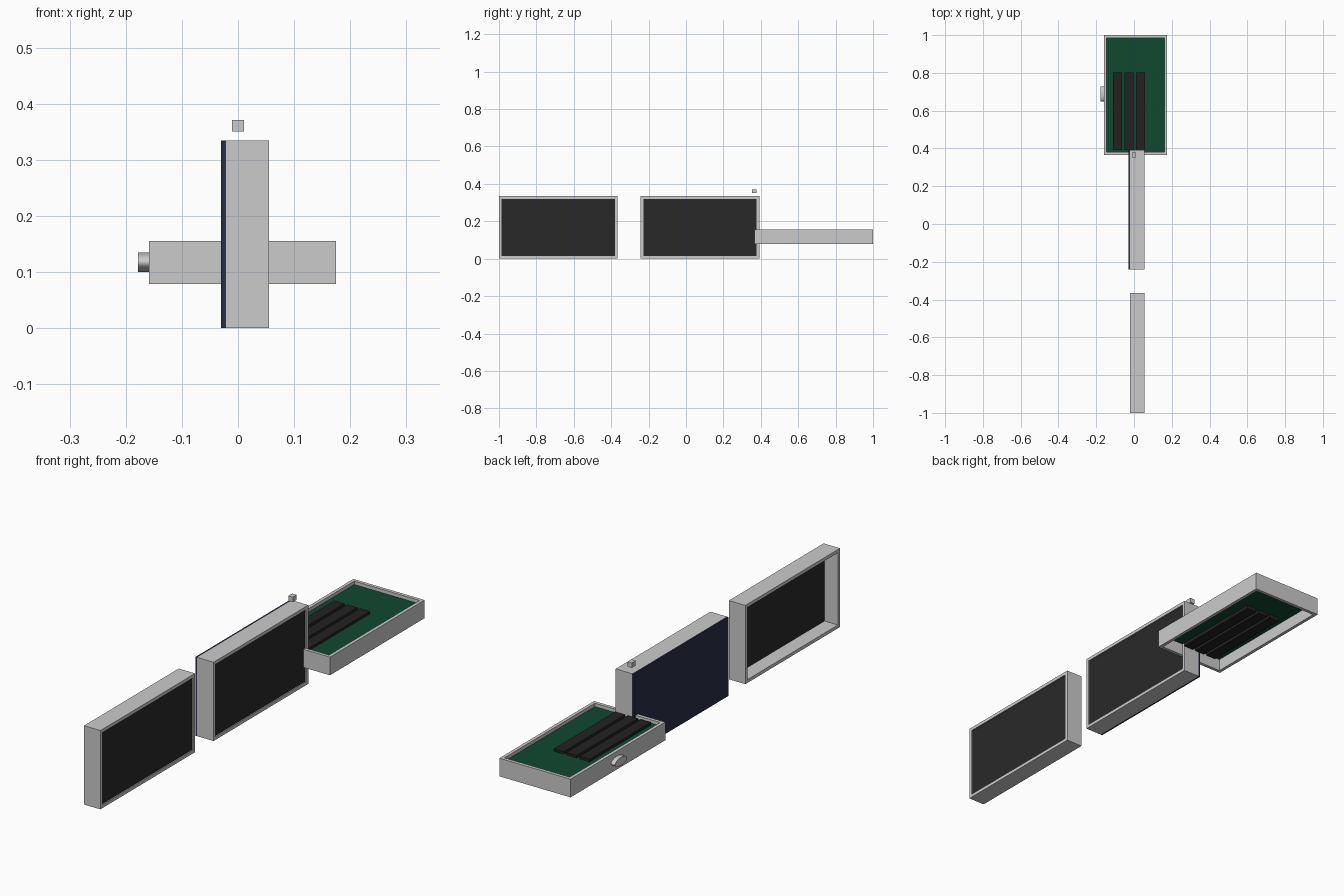
import bpy, bmesh, math
from mathutils import Matrix, Vector

if "Cube" in bpy.data.objects:
    bpy.data.objects.remove(bpy.data.objects["Cube"])


def material(name, color):
    m = bpy.data.materials.new(name)
    m.diffuse_color = (*color, 1)
    m.use_nodes = True
    m.node_tree.nodes["Principled BSDF"].inputs["Base Color"].default_value = m.diffuse_color
    return m


dark = material("screen_dark", (0.022, 0.022, 0.022))
navy = material("navy", (0.022, 0.026, 0.06))
green = material("board_green", (0.005, 0.065, 0.03))
black = material("slot_black", (0.016, 0.016, 0.016))


def finish(bm, name, mat=None):
    bmesh.ops.recalc_face_normals(bm, faces=bm.faces)
    me = bpy.data.meshes.new(name)
    bm.to_mesh(me)
    bm.free()
    ob = bpy.data.objects.new(name, me)
    bpy.context.collection.objects.link(ob)
    if mat:
        me.materials.append(mat)
    return ob


def box(name, x, y, z, mat=None):
    """Box from (min, max) pairs on each axis."""
    bm = bmesh.new()
    bmesh.ops.create_cube(bm, size=1)
    for v in bm.verts:
        v.co = Vector([r[0] if c < 0 else r[1] for c, r in zip(v.co, (x, y, z))])
    return finish(bm, name, mat)


LENGTH, HEIGHT, DEPTH, RIM = 0.634, 0.334, 0.077, 0.014


def frame(name, center, flat=False):
    """Rectangular ring, open on both large sides, depth along x (or z if flat)."""
    bm = bmesh.new()
    rings = []
    for d in (-DEPTH / 2, DEPTH / 2):
        for inset in (0, RIM):
            a, b = LENGTH / 2 - inset, HEIGHT / 2 - inset
            rings.append([bm.verts.new((d, s * a, t * b))
                          for s, t in ((-1, -1), (1, -1), (1, 1), (-1, 1))])
    for p, q in ((0, 1), (1, 3), (3, 2), (2, 0)):
        for i in range(4):
            j = (i + 1) % 4
            bm.faces.new((rings[p][i], rings[p][j], rings[q][j], rings[q][i]))
    if flat:
        bm.transform(Matrix.Rotation(-math.pi / 2, 4, 'Y'))
    bm.transform(Matrix.Translation(center))
    return finish(bm, name)


# Two upright housings with recessed screens
for label, y in (("front", -0.683), ("middle", 0.075)):
    frame(label + "_housing", (0.0165, y, HEIGHT / 2))
    h = LENGTH / 2 - RIM
    box(label + "_screen", (0.041, 0.050), (y - h, y + h), (RIM, HEIGHT - RIM), dark)

# Navy back cover and small knob on the middle housing
box("back_cover", (-0.030, -0.022), (-0.242, 0.392), (0, HEIGHT), navy)
box("top_knob", (-0.0105, 0.0105), (0.352, 0.378), (0.350, 0.371))

# Flat housing with green board
frame("flat_housing", (0.008, 0.683, 0.117), flat=True)
box("green_board", (-0.145, 0.161), (0.380, 0.986), (0.131, 0.141), green)

# Three black fields passing through the board
for i, x in enumerate((-0.087, -0.026, 0.034)):
    box(f"field_bar_{i + 1}", (x - 0.0235, x + 0.0235), (0.393, 0.803), (0.115, 0.152), black)

# Oval side button
bm = bmesh.new()
bmesh.ops.create_cone(bm, cap_ends=True, segments=32, radius1=1, radius2=1, depth=1)
bm.transform(Matrix.Translation((-0.165, 0.689, 0.1175))
             @ Matrix.Diagonal((0.026, 0.040, 0.0175, 1))
             @ Matrix.Rotation(math.pi / 2, 4, 'Y'))
button = finish(bm, "side_button")
bpy.context.view_layer.objects.active = button
button.select_set(True)
bpy.ops.object.shade_smooth_by_angle()
